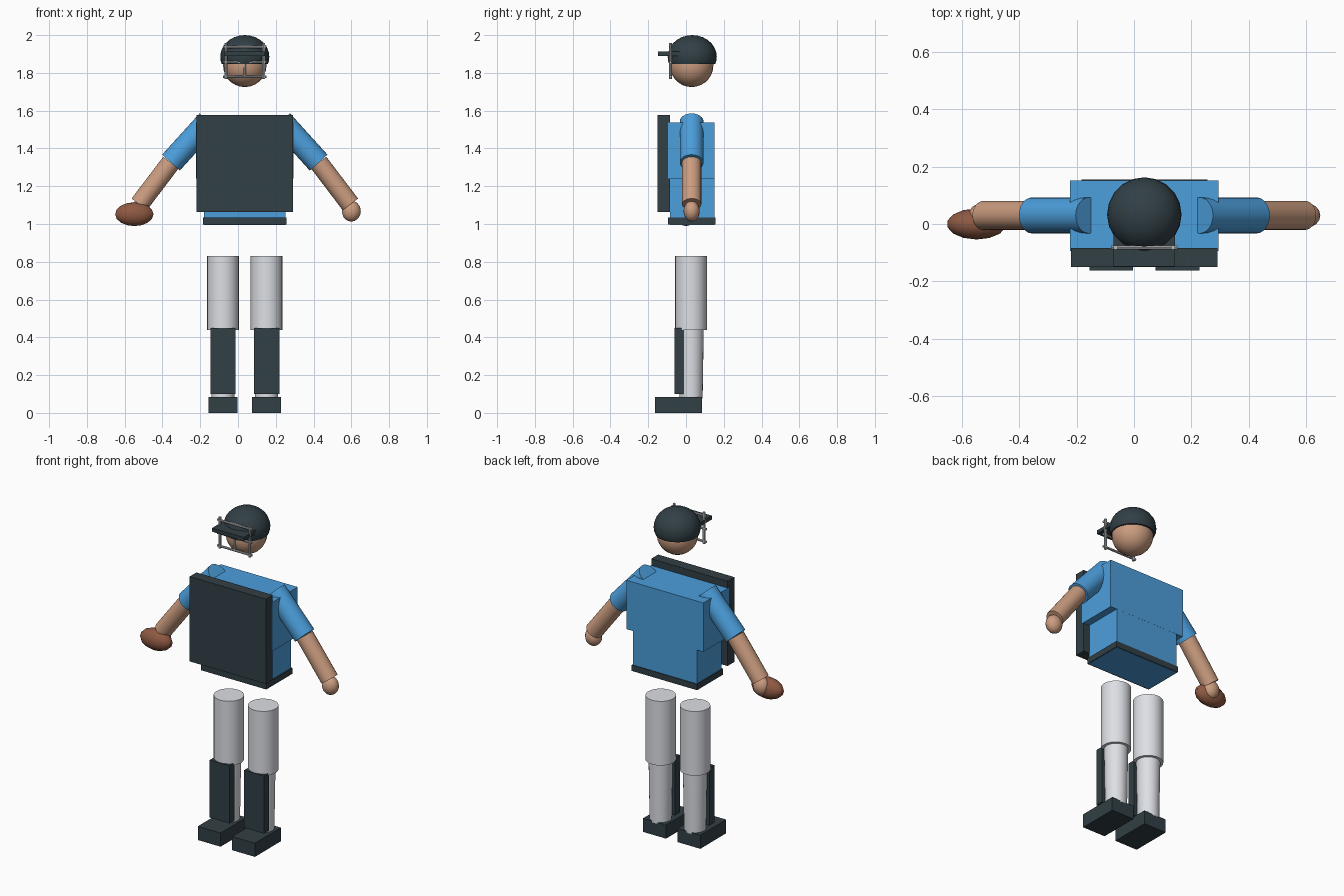
import bpy, bmesh, math
from mathutils import Vector

if "Cube" in bpy.data.objects:
    bpy.data.objects.remove(bpy.data.objects["Cube"])

CX, CY = 0.036, 0.03          # body axis


def mat(name, rgb):
    m = bpy.data.materials.new(name)
    m.diffuse_color = (*rgb, 1)
    m.use_nodes = True
    m.node_tree.nodes["Principled BSDF"].inputs["Base Color"].default_value = m.diffuse_color
    return m


BLUE = mat("shirt_blue", (0.072, 0.345, 0.715))
DARK = mat("dark_slate", (0.031, 0.050, 0.060))
WHITE = mat("trouser_white", (0.72, 0.74, 0.78))
SKIN = mat("skin", (0.60, 0.335, 0.215))
BROWN = mat("glove_brown", (0.27, 0.10, 0.055))
METAL = mat("guard_metal", (0.50, 0.51, 0.52))


def finish(bm, name, material, smooth=False):
    bmesh.ops.recalc_face_normals(bm, faces=bm.faces)
    me = bpy.data.meshes.new(name)
    bm.to_mesh(me)
    bm.free()
    me.materials.append(material)
    ob = bpy.data.objects.new(name, me)
    bpy.context.collection.objects.link(ob)
    if smooth:
        bpy.ops.object.select_all(action='DESELECT')
        ob.select_set(True)
        bpy.context.view_layer.objects.active = ob
        bpy.ops.object.shade_smooth_by_angle(angle=math.radians(40))
    return ob


def box(name, x, y, z, material):
    """Box from (min, max) pairs."""
    bm = bmesh.new()
    bmesh.ops.create_cube(bm, size=1)
    for v in bm.verts:
        v.co = [(a + b) / 2 + c * (b - a) for c, (a, b) in zip(v.co, (x, y, z))]
    return finish(bm, name, material)


def tube(name, p, q, r1, r2, material, sides=24):
    """Capped cylinder or cone from p to q."""
    p, q = Vector(p), Vector(q)
    bm = bmesh.new()
    bmesh.ops.create_cone(bm, cap_ends=True, segments=sides, radius1=r1,
                          radius2=r2, depth=(q - p).length)
    rot = Vector((0, 0, 1)).rotation_difference(q - p)
    for v in bm.verts:
        v.co = rot @ v.co + (p + q) / 2
    return finish(bm, name, material, True)


def ball(name, c, r, material, seg=24, rings=14, cut=None):
    """Ellipsoid, optionally cut flat at a height and capped."""
    bm = bmesh.new()
    bmesh.ops.create_uvsphere(bm, u_segments=seg, v_segments=rings, radius=1)
    for v in bm.verts:
        v.co = [a + b * d for a, b, d in zip(c, v.co, r)]
    if cut is not None:
        geom = bm.verts[:] + bm.edges[:] + bm.faces[:]
        bmesh.ops.bisect_plane(bm, geom=geom, plane_co=(0, 0, cut),
                               plane_no=(0, 0, 1), clear_inner=True)
        bmesh.ops.holes_fill(bm, edges=[e for e in bm.edges if e.is_boundary])
    return finish(bm, name, material, True)


# Head, helmet shell and peak
ball("head", (CX, CY, 1.84), (0.115, 0.115, 0.115), SKIN)
ball("helmet", (CX, 0.033, 1.885), (0.13, 0.13, 0.115), DARK, 20, 14, 1.847)
box("helmet_peak", (CX - 0.107, CX + 0.107), (-0.148, -0.03), (1.89, 1.912), DARK)

# Face guard bars
GY = -0.082
for i, z in enumerate((1.78, 1.857, 1.937)):
    tube(f"guard_bar_{i}", (CX - 0.116, GY, z), (CX + 0.116, GY, z),
         0.007, 0.007, METAL, 8)
for side in (-1, 1):
    x = CX + side * 0.1
    tube("guard_upright", (x, GY, 1.767), (x, GY, 1.957), 0.008, 0.008, METAL, 8)
tube("guard_centre", (CX, GY, 1.775), (CX, GY, 1.86), 0.006, 0.006, METAL, 8)

# Torso, belt and chest protector
box("upper_torso", (CX - 0.259, CX + 0.259), (-0.094, 0.152), (1.24, 1.537), BLUE)
box("lower_torso", (CX - 0.215, CX + 0.215), (-0.085, 0.1515), (0.996, 1.24), BLUE)
box("belt", (CX - 0.22, CX + 0.22), (-0.094, 0.156), (0.998, 1.034), DARK)
box("chest_protector", (CX - 0.256, CX + 0.256), (-0.15, -0.084), (1.063, 1.578), DARK)

for side, tag in ((-1, "right"), (1, "left")):
    # Arms
    sh = (CX + side * 0.193, CY, 1.543)
    el = (CX + side * 0.391, CY, 1.325)
    wr = (CX + side * 0.559, CY, 1.104)
    tube(f"{tag}_sleeve", sh, el, 0.063, 0.063, BLUE)
    tube(f"{tag}_forearm", el, wr, 0.051, 0.051, SKIN)
    ball(f"{tag}_hand", (CX + side * 0.564, CY, 1.068), (0.05, 0.043, 0.055),
         SKIN, 16, 10)

    # Legs
    x = CX + side * 0.1155
    tube(f"{tag}_thigh", (x, 0.026, 0.44), (x, 0.026, 0.83), 0.084, 0.084, WHITE)
    tube(f"{tag}_shin", (x, 0.027, 0.075), (x, 0.027, 0.45), 0.061, 0.067, WHITE)
    box(f"{tag}_shin_guard", (x - 0.067, x + 0.067), (-0.062, -0.014),
        (0.10, 0.45), DARK)
    box(f"{tag}_shoe", (x - 0.0765, x + 0.0765), (-0.163, 0.085), (0, 0.083), DARK)

# Catching glove
ball("glove", (-0.549, 0, 1.052), (0.104, 0.054, 0.063), BROWN, 14, 8)
